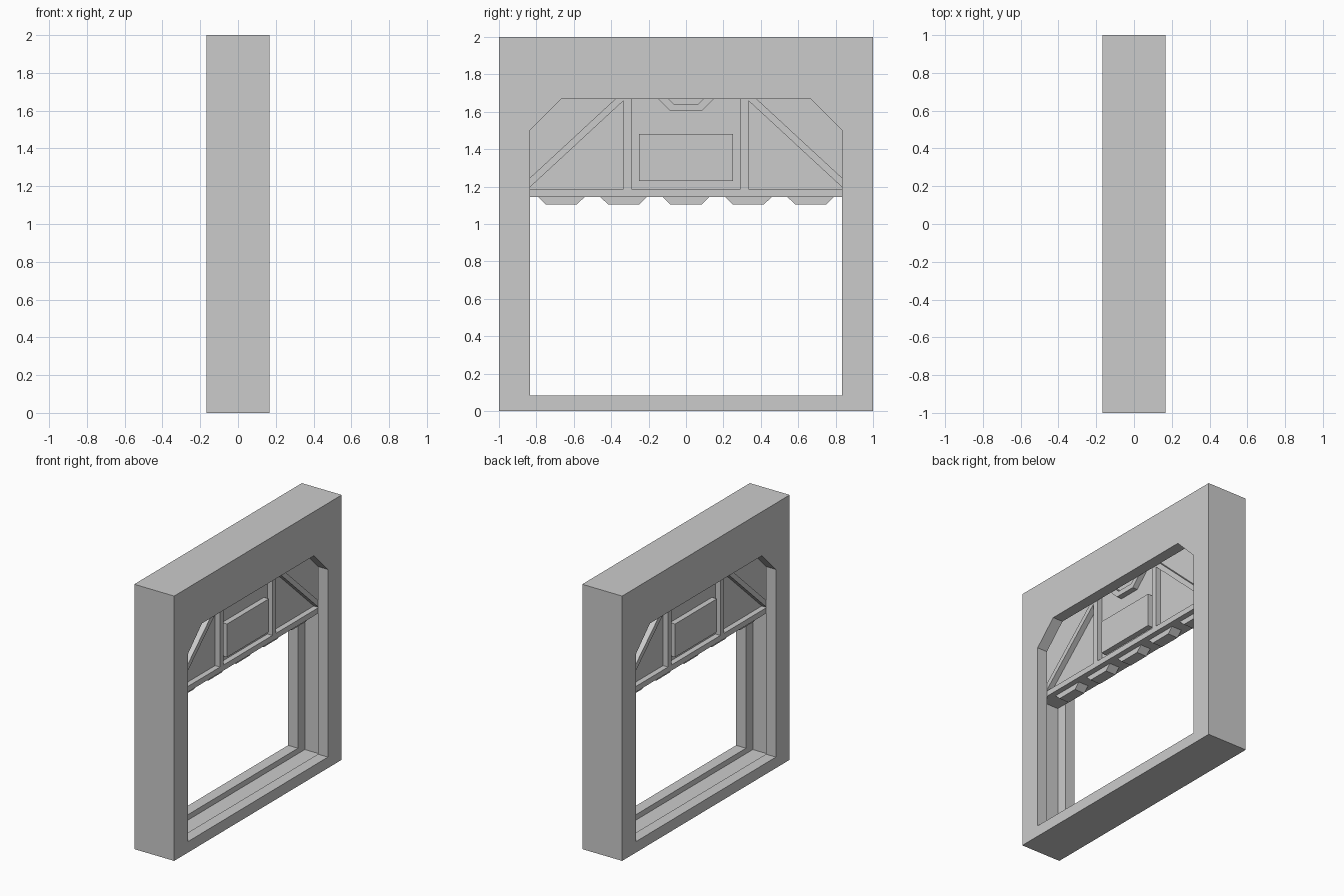
import bpy
import bmesh

if "Cube" in bpy.data.objects:
    bpy.data.objects.remove(bpy.data.objects["Cube"])

WALL = 1 / 6      # half depth of the frame
SLOT = 1 / 12     # half depth of the door track
SKIN = 1 / 24     # half depth of the door panel


def prism(name, profile, half_depth):
    """Extrude a (y, z) outline symmetrically along x."""
    bm = bmesh.new()
    face = bm.faces.new([bm.verts.new((-half_depth, y, z)) for y, z in profile])
    out = bmesh.ops.extrude_face_region(bm, geom=[face])
    verts = [v for v in out["geom"] if isinstance(v, bmesh.types.BMVert)]
    bmesh.ops.translate(bm, verts=verts, vec=(2 * half_depth, 0, 0))
    bmesh.ops.recalc_face_normals(bm, faces=bm.faces)
    mesh = bpy.data.meshes.new(name)
    bm.to_mesh(mesh)
    bm.free()
    ob = bpy.data.objects.new(name, mesh)
    bpy.context.collection.objects.link(ob)
    return ob


def rect(y0, y1, z0, z1):
    return [(y0, z0), (y1, z0), (y1, z1), (y0, z1)]


def cut(target, cutter):
    mod = target.modifiers.new("cut", 'BOOLEAN')
    mod.operation = 'DIFFERENCE'
    mod.solver = 'EXACT'
    mod.object = cutter
    bpy.context.view_layer.objects.active = target
    bpy.ops.object.modifier_apply(modifier=mod.name)
    bpy.data.objects.remove(cutter)


# Frame with chamfered opening and an internal track for the sliding door
frame = prism("door_frame", rect(-1, 1, 0, 2), WALL)
cut(frame, prism("opening_cutter", [
    (-0.835, 0.083), (0.835, 0.083), (0.835, 1.5),
    (0.668, 1.667), (-0.668, 1.667), (-0.835, 1.5)], WALL + 0.1))
cut(frame, prism("track_cutter", rect(-0.917, 0.917, 0.042, 1.75), SLOT))

# Half-raised door: thin panel, bottom rail and raised centre plate
prism("door_panel", rect(-0.917, 0.917, 1.187, 1.75), SKIN)
prism("bottom_rail", rect(-0.917, 0.917, 1.145, 1.187), SLOT)
prism("centre_plate", rect(-0.25, 0.25, 1.23, 1.48), SLOT)

# Upright and diagonal braces on both sides
for side, s in (("left", -1), ("right", 1)):
    prism(f"upright_brace_{side}", rect(s * 0.292, s * 0.333, 1.187, 1.75), SLOT)
    prism(f"diagonal_brace_{side}", [
        (s * 0.333, 1.66), (s * 0.845, 1.187),
        (s * 0.899, 1.187), (s * 0.333, 1.71)], SLOT)

# Angled bracket at the top, partly hidden by the lintel
prism("top_bracket", [
    (-0.19, 1.71), (-0.085, 1.604), (0.085, 1.604), (0.19, 1.71),
    (0.135, 1.71), (0.067, 1.642), (-0.067, 1.642), (-0.135, 1.71)], SLOT)

# Teeth under the bottom rail
for i in range(5):
    y = (i - 2) / 3
    prism(f"door_tooth_{i + 1}", [
        (y - 0.125, 1.145), (y - 0.083, 1.104),
        (y + 0.083, 1.104), (y + 0.125, 1.145)], SKIN)
